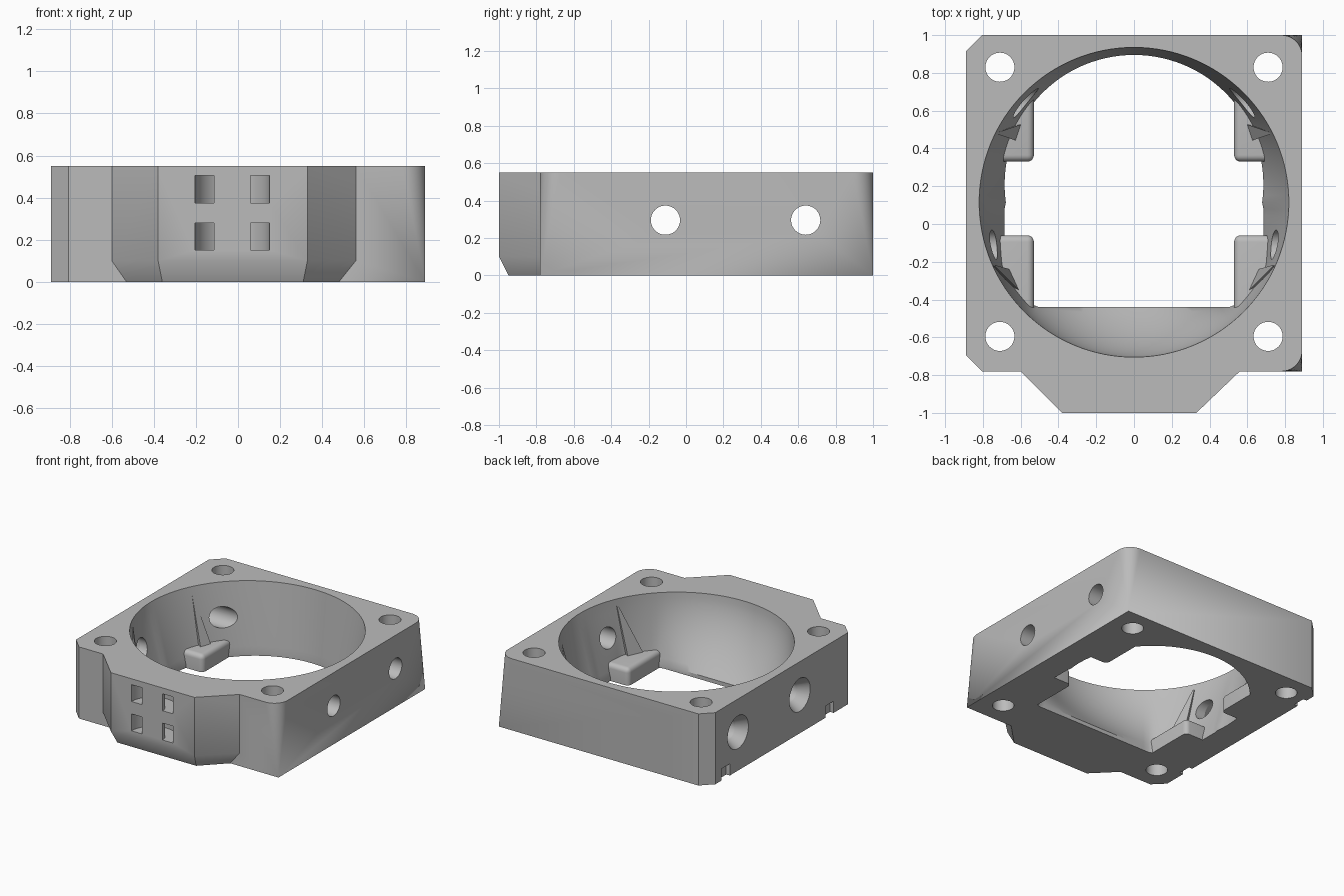
import bpy, bmesh, math
from mathutils import Vector

if "Cube" in bpy.data.objects:
    bpy.data.objects.remove(bpy.data.objects["Cube"])

grey = bpy.data.materials.new("light_grey")
grey.use_nodes = True
grey.diffuse_color = (0.5, 0.5, 0.5, 1)
grey.node_tree.nodes["Principled BSDF"].inputs["Base Color"].default_value = (0.5, 0.5, 0.5, 1)

H = 0.55          # body height
CY = 0.115        # bowl centre


def finish(name, bm):
    bmesh.ops.remove_doubles(bm, verts=bm.verts, dist=1e-5)
    bmesh.ops.recalc_face_normals(bm, faces=bm.faces)
    mesh = bpy.data.meshes.new(name)
    bm.to_mesh(mesh)
    bm.free()
    mesh.materials.append(grey)
    obj = bpy.data.objects.new(name, mesh)
    bpy.context.collection.objects.link(obj)
    return obj


def loft(name, rings):
    """Skin closed rings of equal length and cap both ends."""
    bm = bmesh.new()
    loops = [[bm.verts.new(p) for p in ring] for ring in rings]
    n = len(loops[0])
    for a, b in zip(loops, loops[1:]):
        for i in range(n):
            j = (i + 1) % n
            bm.faces.new((a[i], a[j], b[j], b[i]))
    bm.faces.new(loops[0][::-1])
    bm.faces.new(loops[-1])
    bmesh.ops.dissolve_degenerate(bm, edges=bm.edges, dist=1e-5)
    return finish(name, bm)


def ring(pts, z):
    return [(x, y, z) for x, y in pts]


def box(name, x0, x1, y0, y1, z0, z1):
    pts = [(x0, y0), (x1, y0), (x1, y1), (x0, y1)]
    return loft(name, [ring(pts, z0), ring(pts, z1)])


def cone(name, centre, axis, r1, r2, depth, sides=48):
    """Round cutter that starts at centre and runs along axis."""
    bm = bmesh.new()
    bmesh.ops.create_cone(bm, cap_ends=True, segments=sides, radius1=r1, radius2=r2, depth=depth)
    bmesh.ops.translate(bm, verts=bm.verts, vec=(0, 0, depth / 2))
    rot = Vector((0, 0, 1)).rotation_difference(Vector(axis)).to_matrix()
    bmesh.ops.rotate(bm, verts=bm.verts, matrix=rot)
    bmesh.ops.translate(bm, verts=bm.verts, vec=centre)
    return finish(name, bm)


def combine(target, tool, op="DIFFERENCE"):
    mod = target.modifiers.new("combine", "BOOLEAN")
    mod.operation, mod.object, mod.solver = op, tool, "EXACT"
    bpy.ops.object.select_all(action="DESELECT")
    bpy.context.view_layer.objects.active = target
    target.select_set(True)
    bpy.ops.object.modifier_apply(modifier=mod.name)
    bpy.data.objects.remove(tool)


# Body: chamfered right corners, left corners that go from sharp to rounded
X, Y0, Y1, C, R, STEPS = 0.89, -0.78, 1.0, 0.085, 0.11, 10
low, high = [], []
for corner_y, s, start in ((Y0, 1, -90), (Y1, -1, 0)):
    for k in range(STEPS + 1):
        a = math.radians(start + 90 * k / STEPS)
        low.append((X, corner_y))
        high.append((X - R + R * math.cos(a), corner_y + s * R + R * math.sin(a)))
chamfers = [(C - X, Y1), (-X, Y1 - C), (-X, Y0 + C), (C - X, Y0)]
body = loft("housing", [ring(low + chamfers, 0), ring(high + chamfers, H)])

# Front boss with a bevelled underside
top = [(-0.60, -0.78), (-0.38, -1.0), (0.33, -1.0), (0.56, -0.78), (0.56, -0.74), (-0.60, -0.74)]
base = [(-0.53, -0.78), (-0.36, -0.95), (0.31, -0.95), (0.48, -0.78), (0.48, -0.74), (-0.53, -0.74)]
combine(body, loft("boss", [ring(base, 0), ring(top, 0.1), ring(top, H)]), "UNION")


# Bowl: round rim blending down to a squarish opening
def floor_radius(a):
    c, s = math.cos(a), math.sin(a)
    r = 0.685 / max(abs(c), 1e-6)
    if s < 0:
        return min(r, 0.555 / -s, 0.765)
    d, rc = 0.095, 0.685
    return min(r, d * s + math.sqrt(rc * rc - (d * c) ** 2))


def bowl_ring(z, t):
    pts = []
    for i in range(128):
        a = 2 * math.pi * i / 128
        f = (1 - t) ** (1 + 0.8 * max(0, -math.sin(a)))
        r = 0.82 + (floor_radius(a) - 0.82) * f
        pts.append((r * math.cos(a), CY + r * math.sin(a), z))
    return pts


LIP = 0.03
rings = [bowl_ring(-0.05, 0)]
rings += [bowl_ring(LIP + (H - LIP) * k / 12, k / 12) for k in range(13)]
rings.append(bowl_ring(H + 0.05, 1))
combine(body, loft("bowl_cutter", rings))

# Vertical mounting holes
for x in (-0.71, 0.71):
    for y in (-0.595, 0.83):
        combine(body, cone("hole_cutter", (x, y, -0.1), (0, 0, 1), 0.077, 0.077, 0.8))

# Side holes, countersunk on the right face
for y in (-0.11, 0.64):
    combine(body, cone("side_cutter", (-1, y, 0.295), (1, 0, 0), 0.078, 0.078, 2))
    combine(body, cone("sink_cutter", (-0.9, y, 0.295), (1, 0, 0), 0.132, 0.078, 0.09))

# Small notches along the lower right edge
for y in (-0.47, 0.79):
    combine(body, box("notch_cutter", -1, -0.86, y - 0.05, y + 0.05, -0.1, 0.09))

# Curved strap slots in the boss, each opening as two windows
for z0, z1 in ((0.15, 0.28), (0.375, 0.505)):
    arc = [math.pi * k / 24 for k in range(25)]
    pts = [(0.1775 * math.cos(a), 0.1775 * math.sin(a)) for a in arc]
    pts = [(0.1775, -0.1)] + pts + [(-0.1775, -0.1), (-0.0875, -0.1)]
    pts += [(0.0875 * math.cos(a), 0.0875 * math.sin(a)) for a in reversed(arc)] + [(0.0875, -0.1)]
    pts = [(x - 0.0275, y - 1.0) for x, y in pts]
    combine(body, loft("slot_cutter", [ring(pts, z0), ring(pts, z1)]))

parts = [body]

# Rounded support pads and tapered ribs, on both sides
for side, s in (("left", 1), ("right", -1)):
    for end, y0, y1 in (("front", -0.47, -0.06), ("back", 0.33, 0.70)):
        xs = sorted((s * 0.53, s * 0.73))
        pad = box(f"{side}_{end}_pad", *xs, y0, y1, 0, 0.13)
        bm = bmesh.new()
        bm.from_mesh(pad.data)
        open_y = y1 if end == "front" else y0
        edges = []
        for e in bm.edges:
            mid = (e.verts[0].co + e.verts[1].co) / 2
            inner = abs(mid.x - s * 0.53) < 1e-4
            free = abs(mid.y - open_y) < 1e-4
            if (mid.z > 0.12 and (inner or free)) or (inner and free):
                edges.append(e)
        bmesh.ops.bevel(bm, geom=edges, offset=0.035, segments=5, profile=0.5, affect="EDGES")
        bm.to_mesh(pad.data)
        bm.free()
        parts.append(pad)

    for end, foot, tip in (
        ("front", [(0.60, -0.36), (0.655, -0.24), (0.74, -0.28)], (0.745, -0.215)),
        ("back", [(0.59, 0.53), (0.62, 0.44), (0.73, 0.50)], (0.735, 0.48)),
    ):
        foot = [(s * x, y) for x, y in foot]
        peak = [(s * tip[0] + 0.08 * (x - s * tip[0]), tip[1] + 0.08 * (y - tip[1])) for x, y in foot]
        parts.append(loft(f"{side}_{end}_rib", [ring(foot, 0.1), ring(peak, 0.5)]))

# Smooth curved walls, keep machined edges crisp
bpy.ops.object.select_all(action="DESELECT")
for p in parts:
    p.select_set(True)
bpy.context.view_layer.objects.active = body
bpy.ops.object.shade_smooth_by_angle(angle=math.radians(30))
